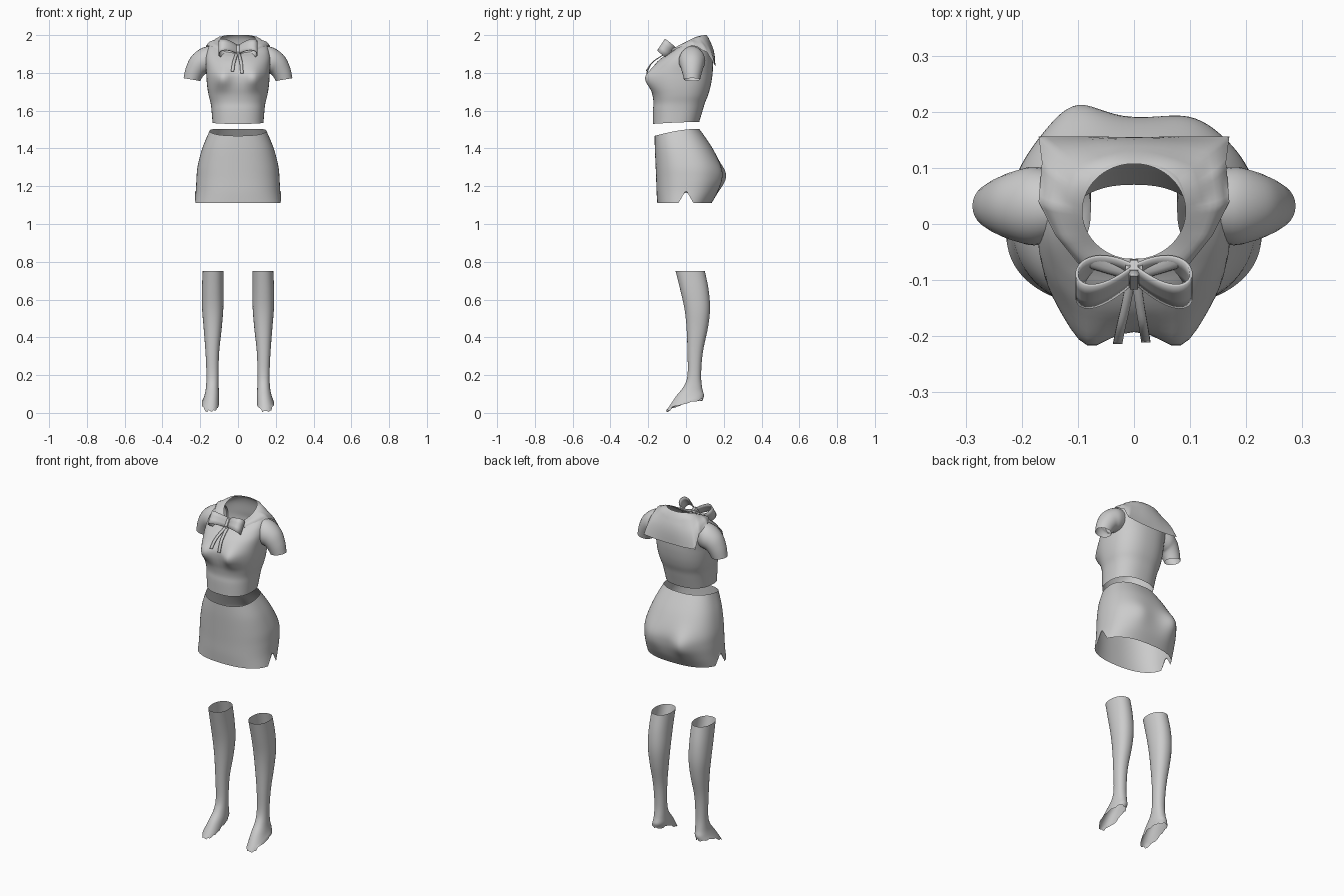
import bpy, bmesh, math, random
from mathutils import Vector
from mathutils.bvhtree import BVHTree

random.seed(4)
if "Cube" in bpy.data.objects:
    bpy.data.objects.remove(bpy.data.objects["Cube"])

grey = bpy.data.materials.new("plain_grey")
grey.use_nodes = True
grey.diffuse_color = (0.6, 0.6, 0.6, 1)
grey.node_tree.nodes["Principled BSDF"].inputs["Base Color"].default_value = (0.6, 0.6, 0.6, 1)


def finish(name, bm, thick=0):
    bmesh.ops.remove_doubles(bm, verts=bm.verts, dist=1e-5)
    bmesh.ops.recalc_face_normals(bm, faces=bm.faces)
    mesh = bpy.data.meshes.new(name)
    bm.to_mesh(mesh)
    bm.free()
    mesh.materials.append(grey)
    obj = bpy.data.objects.new(name, mesh)
    bpy.context.collection.objects.link(obj)
    bpy.ops.object.select_all(action="DESELECT")
    obj.select_set(True)
    bpy.context.view_layer.objects.active = obj
    bpy.ops.object.shade_smooth_by_angle(angle=math.radians(50))
    if thick:
        solid = obj.modifiers.new("thickness", "SOLIDIFY")
        solid.thickness = thick
        solid.offset = 0
    return obj


def skin(name, rows, closed=True, thick=0):
    """Join rows of points into a quad surface."""
    bm = bmesh.new()
    grid = [[bm.verts.new(p) for p in row] for row in rows]
    n = len(grid[0])
    for a, b in zip(grid, grid[1:]):
        for i in range(n if closed else n - 1):
            j = (i + 1) % n
            bm.faces.new((a[i], a[j], b[j], b[i]))
    return finish(name, bm, thick)


def smooth_keys(keys, steps):
    """Catmull-Rom interpolation between key tuples."""
    out = []
    for i in range(len(keys) - 1):
        a, b, c, d = (keys[max(0, min(len(keys) - 1, i + k))] for k in (-1, 0, 1, 2))
        for s in range(steps):
            t = s / steps
            out.append([q + t / 2 * (r - p + t * (2 * p - 5 * q + 4 * r - w + t * (3 * (q - r) + w - p)))
                        for p, q, r, w in zip(a, b, c, d)])
    return out + [list(keys[-1])]


def ring(key, n, power=2.0):
    """Key: centre x, half width, front y, back y, front z, back z."""
    cx, hw, yf, yb, zf, zb = key
    pts = []
    for i in range(n):
        a = math.tau * i / n
        c, s = math.cos(a), math.sin(a)
        c = math.copysign(abs(c) ** (2 / power), c)
        s = math.copysign(abs(s) ** (2 / power), s)
        t = math.sin((s + 1) * math.pi / 4)
        pts.append(Vector((cx + hw * c, (yf + yb) / 2 + (yb - yf) / 2 * s, zf + (zb - zf) * t)))
    return pts


def lobe(p, x, z, wx, wz):
    return math.exp(-((p.x - x) / wx) ** 2 - ((p.z - z) / wz) ** 2)


# Blouse body
body_keys = [
    (0, .135, -.175, .07, 1.53, 1.54), (0, .14, -.175, .088, 1.6, 1.6),
    (0, .145, -.172, .1, 1.64, 1.64), (0, .155, -.177, .116, 1.68, 1.68),
    (0, .162, -.186, .128, 1.72, 1.72), (0, .166, -.19, .136, 1.76, 1.76),
    (0, .168, -.187, .141, 1.8, 1.8), (0, .172, -.16, .143, 1.85, 1.85),
    (0, .172, -.122, .137, 1.885, 1.89), (0, .16, -.096, .13, 1.9, 1.945),
    (0, .13, -.08, .12, 1.91, 1.98), (0, .092, -.062, .107, 1.92, 2.0)]
rows = [ring(k, 56, 2.4) for k in smooth_keys(body_keys, 4)]
for row in rows:
    for p in row:
        if p.y < -.05:
            p.y -= .04 * (lobe(p, .085, 1.77, .045, .055) + lobe(p, -.085, 1.77, .045, .055))
blouse = skin("blouse_body", rows)

# Short sleeves: outer x, outer z, inner x, inner z, half depth
sleeve_keys = [(.13, 1.945, .13, 1.8, .06), (.19, 1.932, .165, 1.795, .07), (.245, 1.89, .178, 1.79, .062),
               (.275, 1.83, .19, 1.775, .052), (.288, 1.772, .2, 1.757, .043)]
sleeves = []
for side, label in ((1, "left"), (-1, "right")):
    rows = []
    for ox, oz, ix, iz, r in smooth_keys(sleeve_keys, 5):
        row = []
        for i in range(28):
            a = math.tau * i / 28
            t = (1 + math.cos(a)) / 2
            row.append(Vector((side * (ix + (ox - ix) * t), .032 + r * math.sin(a), iz + (oz - iz) * t)))
        rows.append(row)
    sleeves.append(skin(label + "_sleeve", rows))

# Sailor collar: from the neck rim to a square-backed outline, resting on the blouse
outline = [(0, .155, 1.825), (.09, .156, 1.827), (.17, .156, 1.835), (.164, .11, 1.91),
           (.17, .04, 1.94), (.14, -.02, 1.93), (.1, -.07, 1.905), (0, -.1, 1.885)]
rim_angles = [0, 30, 50, 70, 90, 120, 150, 180]
edge, angles = [], []
for i in range(len(outline) - 1):
    for s in range(6):
        edge.append(Vector(outline[i]).lerp(Vector(outline[i + 1]), s / 6))
        angles.append(math.radians(rim_angles[i] + (rim_angles[i + 1] - rim_angles[i]) * s / 6))
edge.append(Vector(outline[-1]))
angles.append(math.pi)

trees = []
for obj in [blouse] + sleeves:
    trees.append(BVHTree.FromPolygons([v.co for v in obj.data.vertices], [p.vertices for p in obj.data.polygons]))
rows = []
for k in range(9):
    t = k / 8
    half = []
    for e, a in zip(edge, angles):
        c = math.cos(a)
        rim = Vector((.092 * math.sin(a), .0225 + .085 * c, 1.92 + .08 * math.sin((c + 1) * math.pi / 4)))
        p = rim.lerp(e, t)
        p += Vector((math.sin(a), c, .6)) * .015 * math.sin(math.pi * t)
        for tree in trees:
            hit = tree.ray_cast(Vector((p.x, p.y, 3)), Vector((0, 0, -1)))[0]
            if hit and 0 < k and p.z < hit.z + .005 < p.z + .05:
                p.z = hit.z + .005
        half.append(p)
    rows.append(half + [Vector((-p.x, p.y, p.z)) for p in half[-2:0:-1]])
skin("sailor_collar", rows)

# Bow loops: teardrop bands leaning forward
band_dir = Vector((0, -.55, -.83))
puff_dir = Vector((0, -.78, .62))
for side, label in ((1, "left"), (-1, "right")):
    rows = []
    for w in (-1, -.33, .33, 1):
        row = []
        for i in range(32):
            a = math.tau * i / 32
            f = (1 - math.cos(a)) / 2
            mid = Vector((side * .102 * f, -.088 - .022 * f, 1.922 + .01 * f))
            row.append(mid + puff_dir * .042 * math.sin(a) * math.sin(a / 2) + band_dir * w * (.026 + .013 * f))
        rows.append(row)
    skin(label + "_bow_loop", rows, thick=.005)

# Bow knot
bm = bmesh.new()
bmesh.ops.create_cube(bm, size=1)
bmesh.ops.scale(bm, vec=(.03, .036, .06), verts=bm.verts)
bmesh.ops.bevel(bm, geom=bm.edges[:], offset=.008, segments=3, affect="EDGES")
bm.transform(band_dir.to_track_quat("Z", "Y").to_matrix().to_4x4())
bmesh.ops.translate(bm, vec=(0, -.09, 1.92), verts=bm.verts)
finish("bow_knot", bm)

# Ribbon tails draped over the chest
for label, end in (("right", (-.029, -.212, 1.808)), ("left", (.021, -.209, 1.797))):
    path = smooth_keys([(end[0] * .2, -.1, 1.905), (end[0] * .5, -.145, 1.88),
                        (end[0] * .8, -.183, 1.85), end], 5)
    rows = [[Vector(p) + Vector((o, 0, 0)) for o in (-.008, .008)] for p in path]
    skin(label + "_ribbon_tail", rows, closed=False, thick=.005)

# Skirt with a notch in each side of the hem
skirt_keys = [
    (0, .228, -.152, .135, 1.11, 1.11), (0, .223, -.156, .168, 1.17, 1.17),
    (0, .22, -.158, .187, 1.24, 1.24), (0, .213, -.161, .183, 1.31, 1.31),
    (0, .188, -.165, .138, 1.4, 1.405), (0, .15, -.166, .07, 1.467, 1.504)]
rows = [ring(k, 112, 2.4) for k in smooth_keys(skirt_keys, 6)]
for row in rows:
    for p in row:
        if p.y > .03:
            ease = min(1, (p.y - .03) / .06)
            p.y += ease * (.036 * lobe(p, -.108, 1.25, .06, .075) + .014 * lobe(p, .108, 1.25, .06, .075))
        p.z = max(p.z, 1.11 + .07 * (1 - abs(p.y) / .04))
skin("skirt", rows)

# Stockings, open at the sole with a ragged lower edge
leg_keys = [
    (.132, .055, -.055, .1, .75, .75), (.134, .057, -.03, .12, .65, .65),
    (.134, .056, -.008, .127, .55, .55), (.134, .048, .003, .116, .45, .45),
    (.136, .036, .008, .089, .32, .32), (.135, .032, .008, .08, .2, .2),
    (.136, .034, -.012, .086, .14, .13), (.139, .039, -.055, .095, .085, .095),
    (.146, .045, -.105, .09, .01, .072)]
for side, label in ((1, "left"), (-1, "right")):
    rows = [ring(k, 36, 2.2) for k in smooth_keys(leg_keys, 5)]
    for p in rows[-1]:
        p.z = max(0, p.z + random.uniform(-.01, .006))
    for row in rows:
        for p in row:
            p.x *= side
    skin(label + "_stocking", rows)
